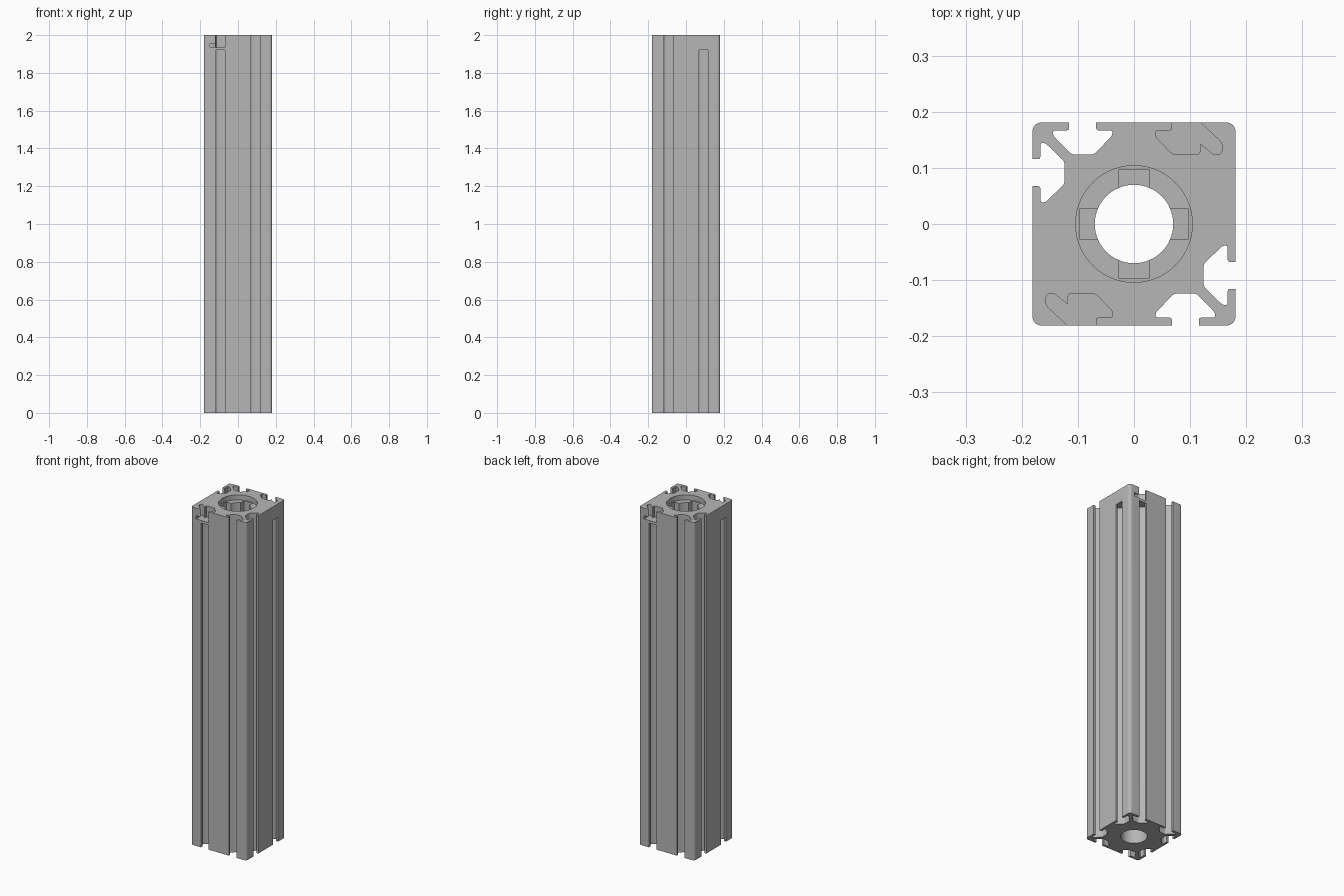
import bpy, bmesh, math
from mathutils import Matrix

cube = bpy.data.objects.get("Cube")
if cube:
    bpy.data.objects.remove(cube, do_unlink=True)

HALF = 0.181
LENGTH = 2.0
SLOT_X = 0.0915
CAP_Z = 1.92       # top of the slots that stop short
POCKET_Z = 1.935   # floor of the latch pockets

metal = bpy.data.materials.new("plain grey aluminium")
metal.use_nodes = True
grey = (0.47, 0.47, 0.47, 1)
metal.diffuse_color = grey
metal.node_tree.nodes["Principled BSDF"].inputs["Base Color"].default_value = grey


def rounded(points, radii, steps=5):
    """Round the corners of a closed outline with short curves."""
    out = []
    for i, (x, y) in enumerate(points):
        r = radii[i] if isinstance(radii, (list, tuple)) else radii
        if r == 0:
            out.append((x, y))
            continue
        ends = []
        for nx, ny in (points[i - 1], points[(i + 1) % len(points)]):
            d = math.hypot(nx - x, ny - y)
            k = min(r, d * 0.48) / d
            ends.append((x + (nx - x) * k, y + (ny - y) * k))
        (ax, ay), (bx, by) = ends
        for s in range(steps + 1):
            t = s / steps
            a, m, b = (1 - t) ** 2, 2 * t * (1 - t), t * t
            out.append((a * ax + m * x + b * bx, a * ay + m * y + b * by))
    return out


def circle(radius, count=64):
    return [(radius * math.cos(2 * math.pi * i / count),
             radius * math.sin(2 * math.pi * i / count)) for i in range(count)]


def box(x0, x1, y0, y1):
    return [(x0, y0), (x1, y0), (x1, y1), (x0, y1)]


def prism(name, outline, z0, z1, turn=0):
    """Extrude an outline upward, turned in degrees about the centre."""
    bm = bmesh.new()
    face = bm.faces.new([bm.verts.new((x, y, z0)) for x, y in outline])
    new = bmesh.ops.extrude_face_region(bm, geom=[face])["geom"]
    verts = [v for v in new if isinstance(v, bmesh.types.BMVert)]
    bmesh.ops.translate(bm, verts=verts, vec=(0, 0, z1 - z0))
    bmesh.ops.rotate(bm, verts=bm.verts, cent=(0, 0, 0),
                     matrix=Matrix.Rotation(math.radians(turn), 3, 'Z'))
    bmesh.ops.recalc_face_normals(bm, faces=bm.faces)
    mesh = bpy.data.meshes.new(name)
    bm.to_mesh(mesh)
    bm.free()
    mesh.materials.append(metal)
    obj = bpy.data.objects.new(name, mesh)
    bpy.context.collection.objects.link(obj)
    return obj


def cut(target, outline, z0, z1, turn=0):
    cutter = prism("cutter", outline, z0, z1, turn)
    cutter.hide_render = True
    bpy.context.view_layer.objects.active = target
    mod = target.modifiers.new("cut", 'BOOLEAN')
    mod.operation = 'DIFFERENCE'
    mod.solver = 'EXACT'
    mod.object = cutter
    bpy.ops.object.modifier_apply(modifier=mod.name)
    bpy.data.objects.remove(cutter, do_unlink=True)


# Square bar with rounded corners
bar = prism("slotted_bar", rounded(box(-HALF, HALF, -HALF, HALF), 0.018), 0, LENGTH)

# T-slot section: narrow mouth, wide shoulders, tapered floor
half_slot = [(0.024, -0.2), (0.024, -0.167), (0.053, -0.167), (0.053, -0.158), (0.020, -0.124)]
half_radii = [0, 0.004, 0.006, 0.005, 0.005]


def slot(centre):
    points = [(centre + x, y) for x, y in half_slot]
    points += [(centre - x, y) for x, y in reversed(half_slot)]
    return rounded(points, half_radii + half_radii[::-1], 3)


# Front and back: one full slot, one capped; sides likewise
for turn in (0, 90, 180, 270):
    for side in (-1, 1):
        top = LENGTH + 0.1 if side == 1 and turn in (0, 180) else CAP_Z
        if side == -1 and turn in (90, 270):
            top = LENGTH + 0.1
        cut(bar, slot(side * SLOT_X), -0.1, top, turn)

# Hooked latch pockets at the top of the front and back, with a side notch
hook = [(-0.118, -0.2), (-0.118, -0.181), (-0.158, -0.144), (-0.156, -0.125),
        (-0.143, -0.123), (-0.118, -0.144), (-0.118, -0.124), (-0.069, -0.124),
        (-0.038, -0.156), (-0.038, -0.167), (-0.068, -0.167), (-0.068, -0.2)]
hook_radii = [0, 0, 0.008, 0.006, 0.006, 0.004, 0.008, 0.006, 0.005, 0.005, 0.004, 0]
for turn in (0, 180):
    cut(bar, rounded(hook, hook_radii, 3), POCKET_Z, LENGTH + 0.1, turn)
    cut(bar, box(-0.147, -0.112, -0.2, -0.15), POCKET_Z + 0.001, 1.955, turn)

# Central bore, counterbore and four key notches
cut(bar, circle(0.07), -0.1, LENGTH + 0.1)
cut(bar, circle(0.104), LENGTH - 0.03, LENGTH + 0.1)
for turn in (0, 90, 180, 270):
    cut(bar, box(0.05, 0.096, -0.028, 0.028), LENGTH - 0.11, LENGTH - 0.01, turn)

# Keep rounded walls smooth and edges crisp
bpy.ops.object.select_all(action='DESELECT')
bar.select_set(True)
bpy.context.view_layer.objects.active = bar
bpy.ops.object.shade_smooth_by_angle(angle=math.radians(30))
